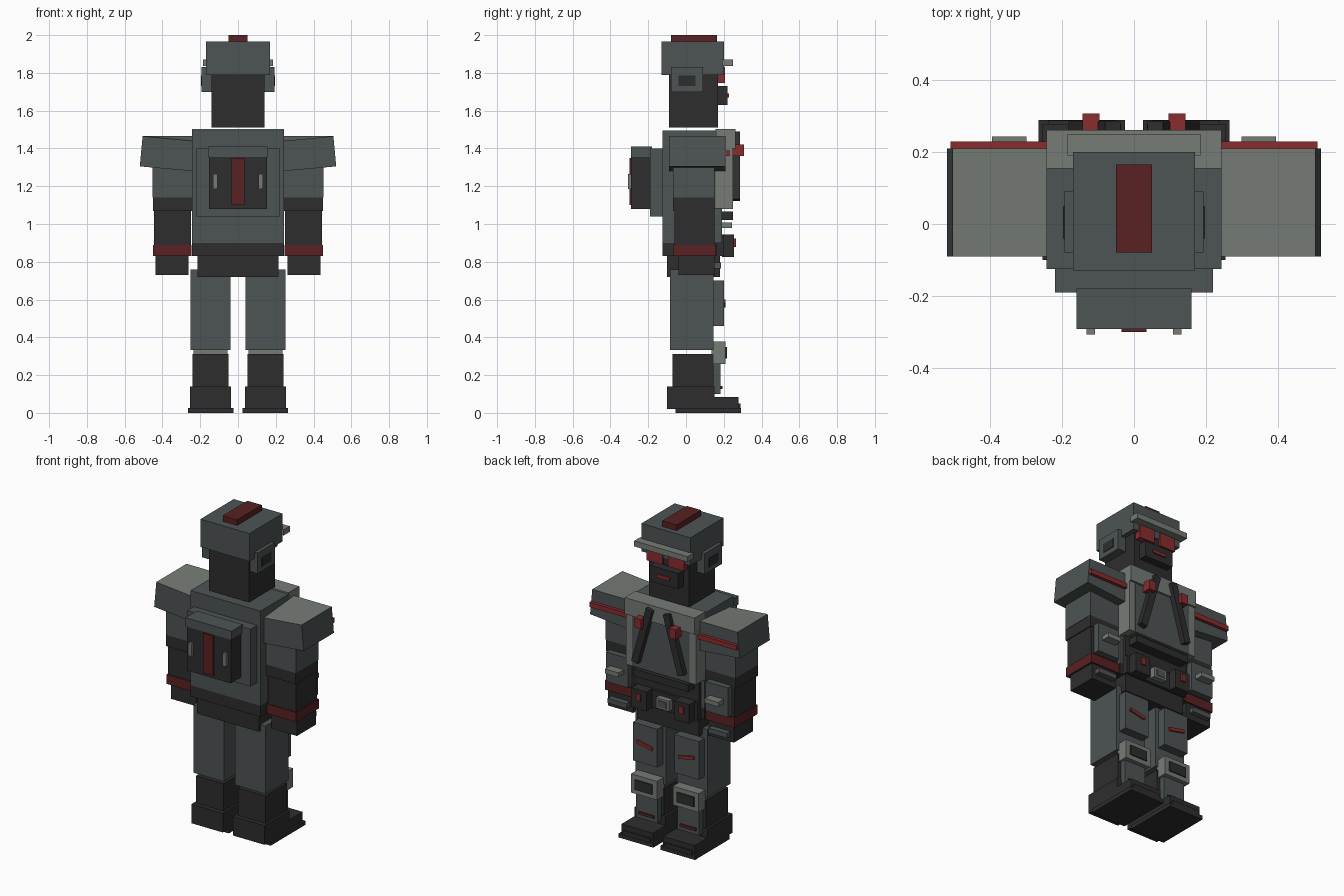
import bpy, bmesh
from math import radians

cube = bpy.data.objects.get("Cube")
if cube:
    bpy.data.objects.remove(cube, do_unlink=True)


def material(name, red, green, blue):
    mat = bpy.data.materials.new(name)
    mat.use_nodes = True
    colour = (red, green, blue, 1)
    mat.diffuse_color = colour
    mat.node_tree.nodes["Principled BSDF"].inputs["Base Color"].default_value = colour
    return mat


GREY = material("slate grey", red=.075, green=.087, blue=.088)
LIGHT = material("light grey", red=.18, green=.2, blue=.18)
DARK = material("charcoal", red=.027, green=.027, blue=.028)
MAROON = material("dark red", red=.1, green=.015, blue=.016)
RED = material("bright red", red=.25, green=.025, blue=.028)


def single_box(name, mat, centre, size, tilt):
    bm = bmesh.new()
    bmesh.ops.create_cube(bm, size=1)
    bmesh.ops.scale(bm, vec=size, verts=bm.verts)
    mesh = bpy.data.meshes.new(name)
    bm.to_mesh(mesh)
    bm.free()
    mesh.materials.append(mat)
    part = bpy.data.objects.new(name, mesh)
    part.location = centre
    part.rotation_euler.y = radians(tilt)
    bpy.context.collection.objects.link(part)
    return part


def box(name, mat, wide, back, front, base, top, x=0, tilt=0):
    """Box between the given planes; one set off centre also gets a mirrored twin."""
    y, z = (back + front) / 2, (base + top) / 2
    size = (wide, front - back, top - base)
    if not x:
        return single_box(name, mat, (x, y, z), size, tilt)
    single_box("right_" + name, mat, (-x, y, z), size, -tilt)
    return single_box("left_" + name, mat, (x, y, z), size, tilt)


def mount(host, name, mat, wide, tall, out, x=None, z=None, tilt=0, side=1):
    """Box standing out from the host's front, or from its rear when side is -1."""
    x = host.location.x if x is None else x
    z = host.location.z if z is None else z
    surface = host.location.y + side * max(v.co.y for v in host.data.vertices)
    back, front = sorted((surface - side * .01, surface + side * out))
    return box(name, mat, wide, back, front, z - tall / 2, z + tall / 2, x, tilt)


# Head and helmet
head = box("head", DARK, wide=.28, back=-.09, front=.17, base=1.51, top=1.83)
helmet = box("helmet", GREY, wide=.34, back=-.13, front=.2, base=1.79, top=1.965)
box("helmet_crest", MAROON, wide=.1, back=-.08, front=.165, base=1.95, top=2)
mount(helmet, "helmet_brim", LIGHT, wide=.37, tall=.035, out=.05, z=1.853)
box("ear_guard", GREY, x=.16, wide=.066, back=-.08, front=.09, base=1.7, top=1.83)
box("ear_inset", DARK, x=.19, wide=.014, back=-.04, front=.05, base=1.73, top=1.785)
mount(head, "goggle_lens", RED, x=.075, wide=.11, tall=.085, out=.037, z=1.79)
mount(head, "goggle_bridge", DARK, wide=.04, tall=.075, out=.025, z=1.783)
mask = mount(head, "face_mask", DARK, wide=.2, tall=.1, out=.05, z=1.68)
mount(mask, "mask_slit", RED, wide=.09, tall=.02, out=.008)

# Torso and chest armour
torso = box("torso", GREY, wide=.486, back=-.125, front=.165, base=.9, top=1.495)
chest = mount(torso, "chest_plate", GREY, wide=.4, tall=.33, out=.085, z=1.245)
mount(torso, "chest_collar", LIGHT, wide=.486, tall=.103, out=.097, z=1.452)
mount(torso, "chest_side_bar", LIGHT, x=.222, wide=.043, tall=.33, out=.085, z=1.245)
mount(torso, "abdomen", DARK, wide=.44, tall=.18, out=.02, z=.99)
mount(torso, "abdomen_band", DARK, wide=.38, tall=.045, out=.085, z=1.043)
mount(chest, "chest_strap", DARK, x=.11, wide=.044, tall=.37, out=.035, z=1.305, tilt=-16)
mount(chest, "strap_clip", RED, x=.12, wide=.048, tall=.06, out=.058, z=1.39)

# Belt and pelvis
belt = box("belt", DARK, wide=.486, back=-.125, front=.165, base=.83, top=.9)
box("pelvis", DARK, wide=.43, back=-.1, front=.18, base=.72, top=.83)
belt_front = mount(belt, "belt_front", DARK, wide=.44, tall=.11, out=.035, z=.885)
buckle = mount(belt_front, "belt_buckle", LIGHT, wide=.09, tall=.065, out=.035)
mount(buckle, "buckle_inset", GREY, wide=.06, tall=.04, out=.004)
pouch = mount(belt_front, "belt_pouch", DARK, x=.148, wide=.105, tall=.12, out=.055)
mount(pouch, "pouch_tab", RED, wide=.03, tall=.045, out=.01, z=.9)

# Backpack
rear_plate = mount(torso, "backpack_plate", GREY, wide=.44, tall=.36, out=.065, z=1.22, side=-1)
pack = mount(rear_plate, "backpack", DARK, wide=.306, tall=.29, out=.1, z=1.225, side=-1)
mount(rear_plate, "backpack_lid", GREY, wide=.32, tall=.055, out=.102, z=1.383, side=-1)
mount(pack, "backpack_stripe", MAROON, wide=.07, tall=.25, out=.01, side=-1)
mount(pack, "backpack_tab", LIGHT, x=.12, wide=.024, tall=.08, out=.017, side=-1)

# Shoulder pads: flared outer side, dipped inner side, light top
pad = box("shoulder_pad", GREY, x=.38, wide=.28, back=-.09, front=.21, base=1.305, top=1.465)
mount(pad, "shoulder_stripe", RED, wide=.267, tall=.03, out=.02, x=.377, z=1.375)
for side, name in ((1, "left_shoulder_pad"), (-1, "right_shoulder_pad")):
    mesh = bpy.data.objects[name].data
    mesh.materials.append(LIGHT)
    for v in mesh.vertices:
        inner, upper = v.co.x * side < 0, v.co.z > 0
        if upper and not inner:
            v.co.x -= .015 * side
        if inner and (not upper or v.co.y < 0):
            v.co.z -= .025
    for face in mesh.polygons:
        face.material_index = int(face.normal.z > .7)

# Arms
box("upper_arm", GREY, x=.346, wide=.212, back=-.07, front=.152, base=1.14, top=1.32)
box("elbow", DARK, x=.346, wide=.208, back=-.07, front=.152, base=1.07, top=1.14)
forearm = box("forearm", DARK, x=.347, wide=.194, back=-.06, front=.15, base=.83, top=1.07)
bracer = mount(forearm, "forearm_plate", GREY, wide=.155, tall=.185, out=.04, z=.993)
mount(bracer, "forearm_bar", LIGHT, wide=.095, tall=.028, out=.053)
box("cuff", MAROON, x=.348, wide=.204, back=-.065, front=.16, base=.83, top=.89)
hand = box("hand", DARK, x=.35, wide=.176, back=-.04, front=.15, base=.73, top=.83)
mount(hand, "knuckle_plate", GREY, wide=.13, tall=.03, out=.035)

# Legs
thigh = box("thigh", GREY, x=.145, wide=.212, back=-.085, front=.145, base=.333, top=.76)
thigh_plate = mount(thigh, "thigh_plate", GREY, wide=.17, tall=.24, out=.055, z=.58)
mount(thigh_plate, "thigh_bar", RED, wide=.11, tall=.02, out=.01, tilt=-12)
shin = box("shin", DARK, x=.145, wide=.19, back=-.072, front=.145, base=.14, top=.312)
knee = mount(shin, "knee_pad", LIGHT, wide=.18, tall=.118, out=.065, z=.319)
mount(knee, "knee_inset", DARK, wide=.12, tall=.062, out=.007)
shin_plate = mount(shin, "shin_plate", GREY, wide=.15, tall=.165, out=.038, z=.183)
mount(shin_plate, "shin_bar", MAROON, wide=.11, tall=.017, out=.009, z=.134)

# Boots
box("boot_ankle", DARK, x=.145, wide=.218, back=-.1, front=.15, base=.02, top=.14)
toe = box("boot_toe", DARK, x=.145, wide=.218, back=.13, front=.278, base=.02, top=.083)
box("boot_sole", DARK, x=.145, wide=.241, back=-.055, front=.29, base=0, top=.025)
mount(toe, "toe_guard", DARK, wide=.19, tall=.025, out=.01, z=.037)
